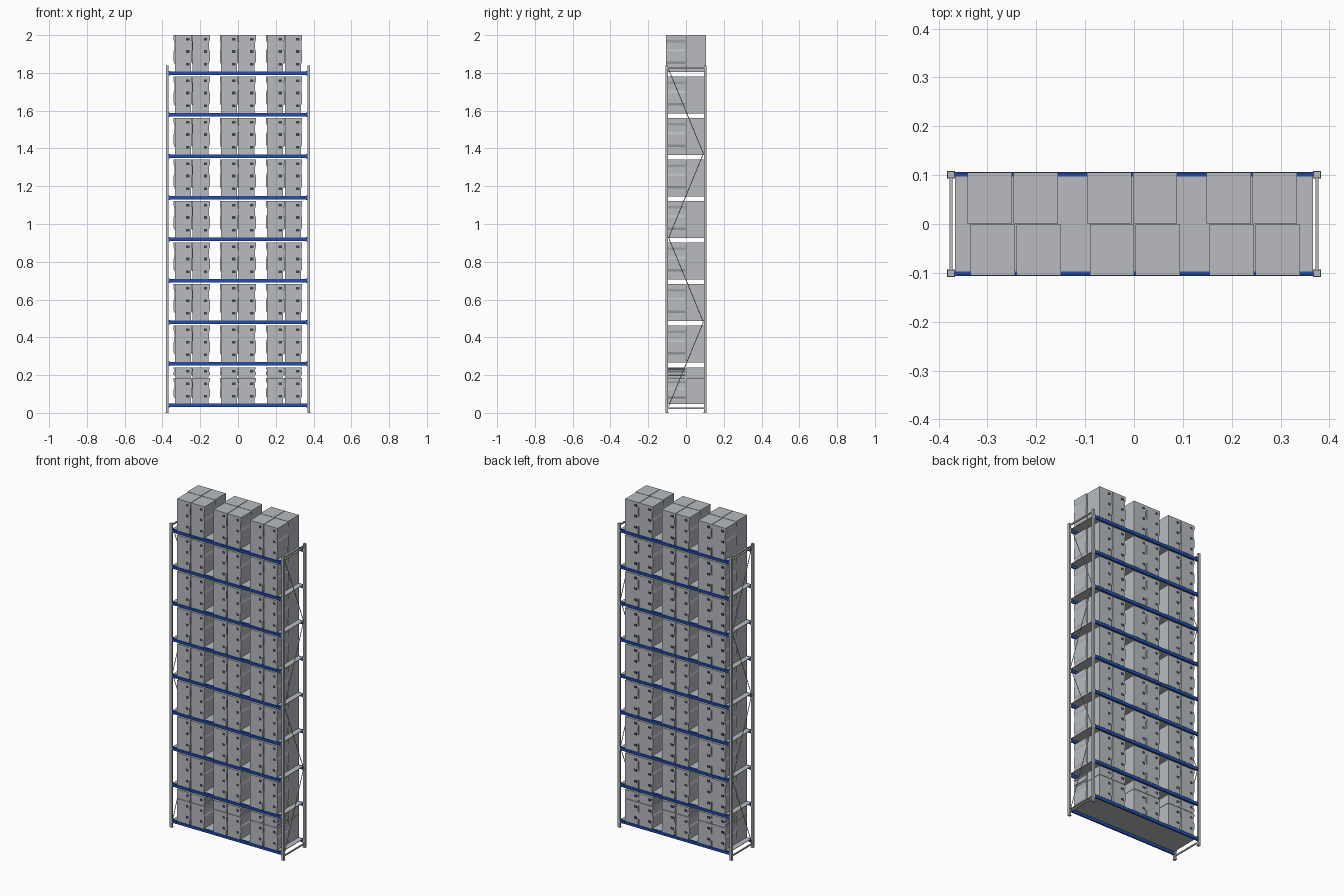
import bpy, bmesh, math
from mathutils import Matrix, Vector

if "Cube" in bpy.data.objects:
    bpy.data.objects.remove(bpy.data.objects["Cube"])


def material(name, colour):
    m = bpy.data.materials.new(name)
    m.use_nodes = True
    m.diffuse_color = (*colour, 1)
    m.node_tree.nodes["Principled BSDF"].inputs["Base Color"].default_value = (*colour, 1)
    return m


carton_grey = material("carton grey", (0.48, 0.50, 0.53))
steel = material("galvanised steel", (0.50, 0.50, 0.51))
beam_blue = material("beam blue", (0.02, 0.075, 0.40))
slot_dark = material("slot dark", (0.05, 0.055, 0.08))


def add_block(bm, low, high, index=0):
    """Axis-aligned block between two corners."""
    low, high = Vector(low), Vector(high)
    mat = Matrix.Translation((low + high) / 2) @ Matrix.Diagonal((*(high - low), 1))
    verts = bmesh.ops.create_cube(bm, size=1, matrix=mat)["verts"]
    for f in {f for v in verts for f in v.link_faces}:
        f.material_index = index


def finish(bm, name, *mats):
    bmesh.ops.recalc_face_normals(bm, faces=bm.faces)
    mesh = bpy.data.meshes.new(name)
    bm.to_mesh(mesh)
    bm.free()
    for m in mats:
        mesh.materials.append(m)
    return mesh


def place(mesh, name, loc=(0, 0, 0), turn=0):
    ob = bpy.data.objects.new(name, mesh)
    ob.location = loc
    ob.rotation_euler.z = turn
    bpy.context.collection.objects.link(ob)
    return ob


# Main dimensions
LEVELS = [0.04 + 0.2198 * k for k in range(9)]
BEAM_HALF = 0.01
FRAME_X, FRAME_Y = 0.375, 0.101
POST_TOP = 1.84
BOX_H = 2.0 - LEVELS[-1] - BEAM_HALF
BOX_HALF = 0.0425

# Uprights and their feet
bm = bmesh.new()
add_block(bm, (-0.007, -0.007, 0), (0.007, 0.007, POST_TOP))
add_block(bm, (-0.008, -0.008, 0), (0.008, 0.008, 0.004))
post = finish(bm, "upright", steel)
for sx in (-1, 1):
    for sy in (-1, 1):
        place(post, "upright", (sx * FRAME_X, sy * FRAME_Y, 0))


def add_rod(bm, a, b, radius):
    a, b = Vector(a), Vector(b)
    d = b - a
    mat = Matrix.Translation((a + b) / 2) @ d.to_track_quat("Z", "Y").to_matrix().to_4x4()
    bmesh.ops.create_cone(bm, cap_ends=True, segments=6, radius1=radius,
                          radius2=radius, depth=d.length, matrix=mat)


# Side frame bracing: top and bottom struts with a zigzag of thin rods
bm = bmesh.new()
for z in (0.024, 1.828):
    add_block(bm, (-0.003, -FRAME_Y, z - 0.004), (0.003, FRAME_Y, z + 0.004))
zigzag = [(0, (-0.092 if k % 2 == 0 else 0.092), 0.035 + 0.446 * k) for k in range(5)]
for a, b in zip(zigzag, zigzag[1:]):
    add_rod(bm, a, b, 0.002)
bracing = finish(bm, "side_bracing", steel)
for sx in (-1, 1):
    place(bracing, "side_bracing", (sx * FRAME_X, 0, 0))

# Stepped beam with end connectors, running along x
bm = bmesh.new()
add_block(bm, (-0.368, -0.005, -BEAM_HALF), (0.368, 0.004, 0.003))
add_block(bm, (-0.368, -0.003, 0.003), (0.368, 0.004, BEAM_HALF))
for sx in (-1, 1):
    add_block(bm, (sx * 0.364 - 0.004, -0.0055, -0.012), (sx * 0.364 + 0.004, 0.004, 0.011))
beam = finish(bm, "shelf_beam", beam_blue)

# Thin deck lying between the beams
bm = bmesh.new()
add_block(bm, (-0.367, -0.097, -0.003), (0.367, 0.097, 0))
deck = finish(bm, "shelf_deck", carton_grey)

# Wavy side of a carton: height fraction and bulge
WAVE = [(0, 0), (0.2, 0), (0.27, 0.006), (0.55, 0.006),
        (0.62, 0.002), (0.8, 0.002), (0.87, 0.006), (1, 0.006)]


def add_carton(bm, z0, z1):
    """Extrude the wavy profile along the carton's depth."""
    outline = [(-BOX_HALF, z1), (-BOX_HALF, z0)]
    outline += [(BOX_HALF + bulge, z0 + (z1 - z0) * t) for t, bulge in WAVE]
    face = bm.faces.new([bm.verts.new((x, -0.052, z)) for x, z in outline])
    out = bmesh.ops.extrude_face_region(bm, geom=[face])["geom"]
    moved = [v for v in out if isinstance(v, bmesh.types.BMVert)]
    bmesh.ops.translate(bm, verts=moved, vec=(0, 0.104, 0))


def carton_mesh(name, splits):
    bm = bmesh.new()
    for z0, z1 in splits:
        add_carton(bm, z0, z1)
    # Dark grip slots on the outward face
    for z in (0.038, 0.105, 0.17):
        add_block(bm, (0.017, -0.0528, z - 0.007), (0.035, -0.0515, z + 0.007), 1)
    return finish(bm, name, carton_grey, slot_dark)


carton = carton_mesh("carton", [(0, BOX_H)])
split_carton = carton_mesh("stacked_carton", [(0, 0.135), (0.137, BOX_H)])

# Fill every level with beams, a deck and three groups of four cartons
for level, z in enumerate(LEVELS):
    top = z + BEAM_HALF
    place(beam, "front_beam", (0, -FRAME_Y, z))
    place(beam, "back_beam", (0, FRAME_Y, z), math.pi)
    place(deck, "shelf_deck", (0, 0, top))
    mesh = carton if level else split_carton
    for group in (-0.245, -0.001, 0.244):
        for side in (-1, 1):
            x = group + side * 0.047
            place(mesh, "front_carton", (x, -0.0535, top))
            place(mesh, "back_carton", (x, 0.0535, top), math.pi)
